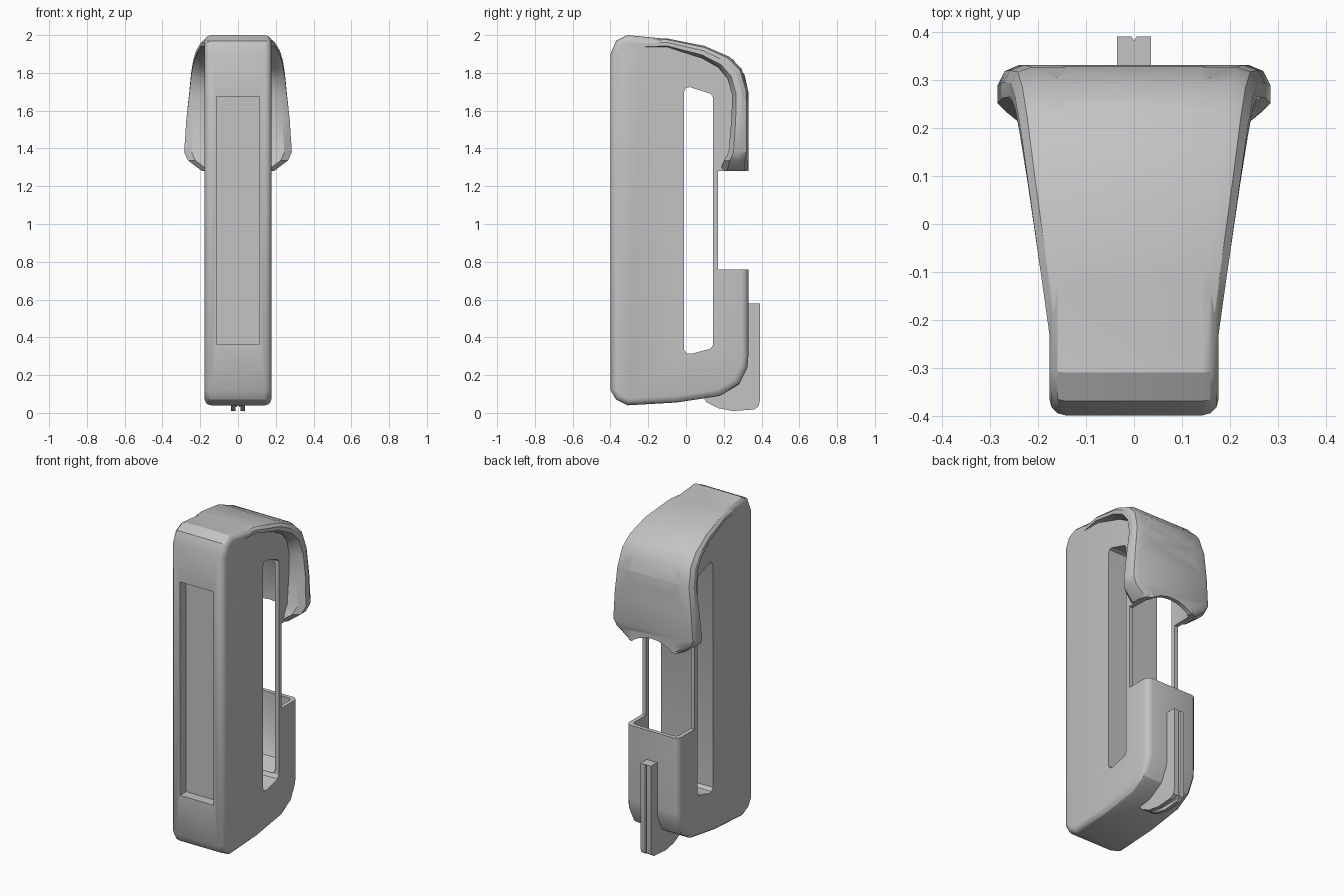
import bpy, bmesh, math
from mathutils import Vector

if "Cube" in bpy.data.objects:
    bpy.data.objects.remove(bpy.data.objects["Cube"], do_unlink=True)

grey = bpy.data.materials.new("matte grey")
grey.use_nodes = True
grey.diffuse_color = (0.55, 0.55, 0.55, 1)
grey.node_tree.nodes["Principled BSDF"].inputs["Base Color"].default_value = (0.55, 0.55, 0.55, 1)


def finish(name, bm):
    bmesh.ops.recalc_face_normals(bm, faces=bm.faces[:])
    mesh = bpy.data.meshes.new(name)
    bm.to_mesh(mesh)
    bm.free()
    mesh.materials.append(grey)
    obj = bpy.data.objects.new(name, mesh)
    bpy.context.collection.objects.link(obj)
    return obj


def loft(name, rings):
    bm = bmesh.new()
    loops = [[bm.verts.new(p) for p in ring] for ring in rings]
    n = len(loops[0])
    for a, b in zip(loops, loops[1:]):
        for i in range(n):
            j = (i + 1) % n
            bm.faces.new((a[i], a[j], b[j], b[i]))
    bm.faces.new(loops[0])
    bm.faces.new(loops[-1][::-1])
    return finish(name, bm)


def side_prism(name, profile, half):
    """Extrude a (y, z) profile across x."""
    return loft(name, [[(x, y, z) for y, z in profile] for x in (-half, half)])


def box_profile(y0, y1, z0, z1):
    return [(y0, z0), (y1, z0), (y1, z1), (y0, z1)]


def bake(obj):
    deps = bpy.context.evaluated_depsgraph_get()
    mesh = bpy.data.meshes.new_from_object(obj.evaluated_get(deps))
    obj.modifiers.clear()
    obj.data = mesh


def bevel(obj, width, segments, angle=60):
    mod = obj.modifiers.new("round", "BEVEL")
    mod.width, mod.segments = width, segments
    mod.limit_method, mod.angle_limit = "ANGLE", math.radians(angle)
    bake(obj)


def combine(obj, other, operation="DIFFERENCE"):
    mod = obj.modifiers.new("combine", "BOOLEAN")
    mod.operation, mod.object, mod.solver = operation, other, "EXACT"
    bake(obj)
    bpy.data.objects.remove(other, do_unlink=True)


# Main body: one rounded side outline
body = side_prism("clip_body", [
    (-0.4, 0.12), (-0.37, 0.07), (-0.31, 0.04), (-0.05, 0.055), (0.18, 0.09),
    (0.28, 0.15), (0.325, 0.24), (0.33, 0.3), (0.33, 1.7), (0.31, 1.79),
    (0.25, 1.87), (0.1, 1.94), (-0.1, 1.98), (-0.31, 2.0), (-0.37, 1.97), (-0.4, 1.9)], 0.177)
bevel(body, 0.035, 3)

# Flared hood wrapping over the top and down the back
stations = [  # outer y, z, inner y, z, half width
    (-0.33, 1.98, -0.29, 1.92, 0.165),
    (-0.1, 1.982, -0.1, 1.93, 0.195),
    (0.1, 1.942, 0.08, 1.88, 0.222),
    (0.23, 1.885, 0.17, 1.83, 0.238),
    (0.295, 1.82, 0.22, 1.77, 0.248),
    (0.328, 1.71, 0.245, 1.68, 0.258),
    (0.332, 1.55, 0.24, 1.55, 0.274),
    (0.332, 1.38, 0.225, 1.38, 0.285),
    (0.33, 1.34, 0.2, 1.335, 0.265),
    (0.325, 1.28, 0.18, 1.28, 0.19)]
rings = []
for oy, oz, iy, iz, w in stations:
    outer, inner = Vector((oy, oz)), Vector((iy, iz))
    half = [(w - 0.045, 0), (w - 0.015, 0.12), (w, 0.4), (w, 0.75), (w - 0.04, 1)]
    ring = []
    for side in (1, -1):
        for x, t in (half if side == 1 else half[::-1]):
            p = outer.lerp(inner, t)
            ring.append((side * x, p.x, p.y))
    rings.append(ring)
combine(body, loft("flared_hood", rings), "UNION")

# Long through slot in the sides
combine(body, side_prism("side_slot_cutter", [
    (-0.01, 0.335), (0.005, 0.315), (0.03, 0.313), (0.13, 0.34), (0.143, 0.36),
    (0.143, 1.67), (0.13, 1.69), (0.02, 1.725), (0.0, 1.72), (-0.01, 1.70)], 0.5))

# Open back between hood and cup, leaving two thin rails
combine(body, side_prism("back_gap_cutter", box_profile(0.17, 0.6, 0.76, 1.28), 0.5))

# Hollow inside the hood and the cup
cavity = side_prism("cavity_cutter", [
    (0.06, 0.34), (0.14, 0.36), (0.25, 0.40), (0.305, 0.5),
    (0.305, 1.56), (0.25, 1.65), (0.14, 1.67), (0.06, 1.69)], 0.152)
bevel(cavity, 0.025, 2, 75)
combine(body, cavity)

# Shallow arch in the lower edge of the hood
radius, steps = 0.22, 32
arch = [[(radius * math.cos(i * math.tau / steps), y, 1.11 + radius * math.sin(i * math.tau / steps))
         for i in range(steps)] for y in (0.2, 0.5)]
combine(body, loft("arch_cutter", arch))

# Recessed front panel
recess = side_prism("front_recess_cutter", box_profile(-0.6, -0.34, 0.365, 1.675), 0.114)
combine(body, recess)

# Rear fin with a groove along its underside
fin = side_prism("rear_fin", [
    (0.08, 0.1), (0.11, 0.055), (0.17, 0.025), (0.25, 0.01), (0.36, 0.018), (0.385, 0.035),
    (0.392, 0.07), (0.392, 0.58), (0.325, 0.58), (0.315, 0.28), (0.26, 0.18)], 0.036)
groove = [[(-0.018, y, -0.02), (0.018, y, -0.02), (0.012, y, 0.03), (0, y, 0.04), (-0.012, y, 0.03)]
          for y in (0.0, 0.6)]
combine(fin, loft("groove_cutter", groove))
notch = [[(-0.02, 0.42, z), (0.02, 0.42, z), (0, 0.382, z)] for z in (-0.1, 0.8)]
combine(fin, loft("notch_cutter", notch))

# Smooth shading with sharp edges kept
bpy.ops.object.select_all(action="DESELECT")
for obj in (body, fin):
    obj.select_set(True)
    bpy.context.view_layer.objects.active = obj
bpy.ops.object.shade_smooth_by_angle(angle=math.radians(30))
